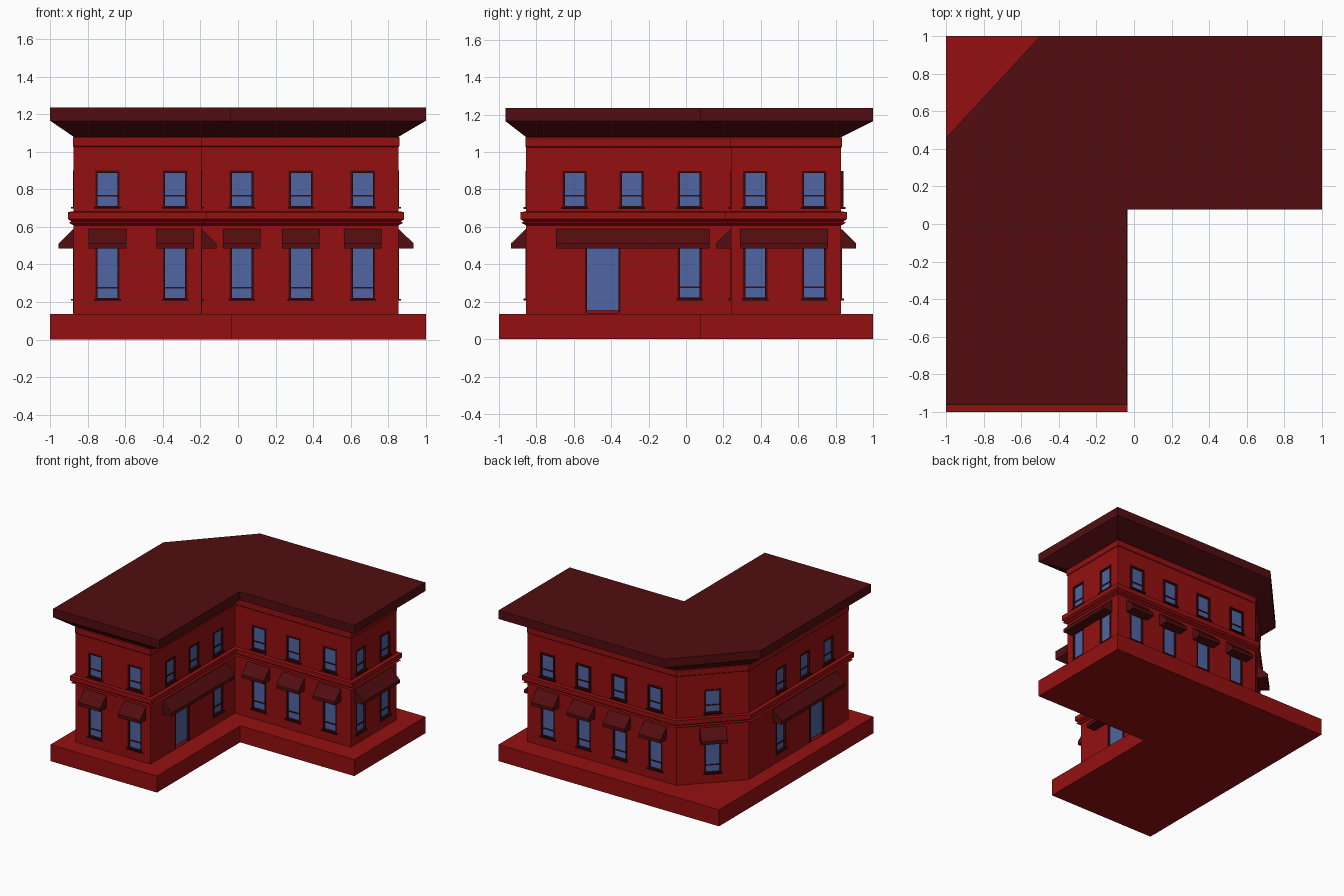
import bpy, bmesh, math
from mathutils import Matrix, Vector

if "Cube" in bpy.data.objects:
    bpy.data.objects.remove(bpy.data.objects["Cube"])


def material(name, r, g, b):
    m = bpy.data.materials.new(name)
    m.diffuse_color = (r, g, b, 1)
    m.use_nodes = True
    m.node_tree.nodes["Principled BSDF"].inputs["Base Color"].default_value = m.diffuse_color
    return m


RED = material("brick_red", 0.30, 0.005, 0.005)
MAROON = material("maroon", 0.085, 0.004, 0.005)
DARK = material("dark_trim", 0.05, 0.003, 0.004)
BLUE = material("glass_blue", 0.08, 0.13, 0.36)

# Plan outlines, counter-clockwise
BASE = [(-1, -1), (-.035, -1), (-.035, .078), (1, .078), (1, 1), (-1, 1)]
WALL = [(-.875, -.855), (-.195, -.855), (-.195, .24), (.855, .24),
        (.855, .83), (-.496, .83), (-.875, .436)]
ROOF = [(-1, -.965), (-.038, -.965), (-.038, .078), (1, .078),
        (1, 1), (-.5, 1), (-1, .46)]


def offset(pts, d):
    """Move every edge of the outline outwards by d, with mitred corners."""
    out = []
    for i, p in enumerate(pts):
        p, a, b = Vector(p), Vector(pts[i - 1]), Vector(pts[(i + 1) % len(pts)])
        u, v = (p - a).normalized(), (b - p).normalized()
        n1, n2 = Vector((u.y, -u.x)), Vector((v.y, -v.x))
        out.append(p + (n1 + n2) * d / (1 + n1.dot(n2)))
    return out


def finish(name, bm, mat):
    bmesh.ops.recalc_face_normals(bm, faces=bm.faces)
    me = bpy.data.meshes.new(name)
    bm.to_mesh(me)
    bm.free()
    me.materials.append(mat)
    ob = bpy.data.objects.new(name, me)
    bpy.context.collection.objects.link(ob)
    return ob


def loft(name, rings, mat, caps=True):
    """Skin a stack of (outline, height) rings."""
    bm = bmesh.new()
    vs = [[bm.verts.new((p[0], p[1], z)) for p in pts] for pts, z in rings]
    n = len(vs[0])
    for lo, hi in zip(vs, vs[1:]):
        for i in range(n):
            j = (i + 1) % n
            bm.faces.new((lo[i], lo[j], hi[j], hi[i]))
    if caps:
        bm.faces.new(vs[0][::-1])
        bm.faces.new(vs[-1])
    return finish(name, bm, mat)


# Base, walls and roof with flared eaves
loft("base", [(BASE, 0), (BASE, .135)], RED)
walls = loft("walls", [(WALL, .135), (WALL, 1.08)], RED)
loft("roof", [(WALL, 1.08), (ROOF, 1.165), (ROOF, 1.235)], MAROON)

# Moulding between the storeys, and the thin frieze under the eaves
band = [(0, .608), (.025, .622), (.012, .628), (.03, .642), (.03, .68), (0, .682)]
loft("storey_band", [(offset(WALL, d), z) for d, z in band], RED, False)
frieze = [(0, 1.025), (.004, 1.03), (.004, 1.075), (0, 1.08)]
loft("frieze", [(offset(WALL, d), z) for d, z in frieze], RED, False)

# Openings collect in one mesh per kind of part
parts = {k: bmesh.new() for k in ("cutter", "frames", "glass", "sills", "awnings")}


def box(kind, M, x0, x1, y0, y1, z0, z1):
    size = Matrix.Diagonal((x1 - x0, y1 - y0, z1 - z0, 1))
    mid = Matrix.Translation(((x0 + x1) / 2, (y0 + y1) / 2, (z0 + z1) / 2))
    bmesh.ops.create_cube(parts[kind], size=1, matrix=M @ mid @ size)


def opening(M, z0, z1, w=.13, out=0.0, door=False):
    h, t = w / 2, .012
    box("cutter", M, -h, h, -.05, .025, z0, z1)
    box("glass", M, -h + t, h - t, .012 - out, .024, z0 + t, z1 - t)
    y0, y1 = -.003 - out, .024
    box("frames", M, -h, -h + t, y0, y1, z0, z1)
    box("frames", M, h - t, h, y0, y1, z0, z1)
    box("frames", M, -h + t, h - t, y0, y1, z1 - t, z1)
    if not door:
        box("frames", M, -h + t, h - t, y0, y1, z0, z0 + t)
        box("frames", M, -h + t, h - t, .006 - out, y1, z0 + .063, z0 + .071)
        box("sills", M, -h - .006, h + .006, -.014 - out, .005, z0 - .003, z0 + .006)


def awning(M, w):
    bm = parts["awnings"]
    prof = [(0, .59), (-.08, .512), (-.08, .485), (0, .485)]
    a, b = [[bm.verts.new(M @ Vector((x, y, z))) for y, z in prof]
            for x in (-w / 2, w / 2)]
    for i in range(4):
        j = (i + 1) % 4
        bm.faces.new((a[i], a[j], b[j], b[i]))
    bm.faces.new(a)
    bm.faces.new(b[::-1])


def spot(x, y, angle):
    """Frame on a wall: local -y points out of the wall."""
    return Matrix.Translation((x, y, 0)) @ Matrix.Rotation(math.radians(angle), 4, 'Z')


UP, LOW = (.70, .90), (.21, .50)

# Front, back and corner bays: window over awninged window
bays = [(x, -.855, 0) for x in (-.695, -.335)]
bays += [(x, .24, 0) for x in (.02, .335, .665)]
bays += [(x, .83, 180) for x in (.67, .345, .02, -.305)]
bays += [(-.6855, .633, 226.1)]
for x, y, ang in bays:
    M = spot(x, y, ang)
    opening(M, *UP, out=.01 if ang == 180 else 0)
    opening(M, *LOW)
    awning(M, .20)

# Long side walls: three upper windows, door and window under one awning
for x, ang in ((-.195, 90), (-.875, -90)):
    for y in (-.595, -.29, .02):
        opening(spot(x, y, ang), *UP)
    opening(spot(x, .02, ang), *LOW)
    opening(spot(x, -.445, ang), .14, .50, w=.19, door=True)
    awning(spot(x, -.285, ang), .82)

# Right end wall
for y in (.37, .685):
    opening(spot(.855, y, 90), *UP)
    opening(spot(.855, y, 90), *LOW)
awning(spot(.855, .525, 90), .47)

mats = {"cutter": RED, "frames": DARK, "glass": BLUE, "sills": DARK, "awnings": MAROON}
obs = {k: finish(k, bm, mats[k]) for k, bm in parts.items()}

# Cut the window recesses into the walls
cut = walls.modifiers.new("recesses", 'BOOLEAN')
cut.object = obs["cutter"]
cut.operation = 'DIFFERENCE'
cut.solver = 'EXACT'
obs["cutter"].hide_render = True
bpy.context.view_layer.objects.active = walls
bpy.ops.object.modifier_apply(modifier=cut.name)
bpy.data.objects.remove(obs["cutter"])
